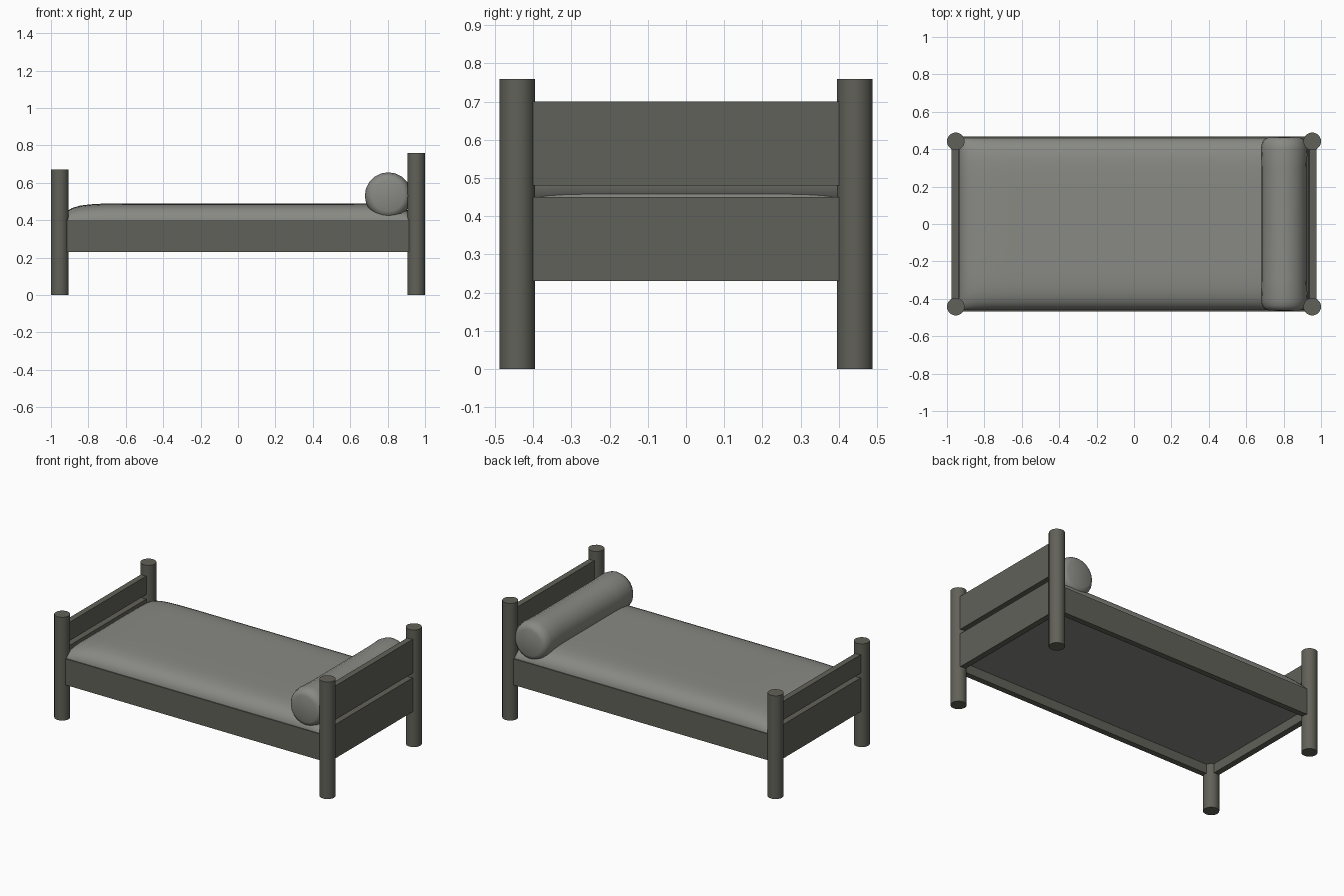
import bpy, bmesh, math
from mathutils import Matrix

if "Cube" in bpy.data.objects:
    bpy.data.objects.remove(bpy.data.objects["Cube"])


def material(name, rgb):
    m = bpy.data.materials.new(name)
    m.diffuse_color = (*rgb, 1)
    m.use_nodes = True
    m.node_tree.nodes["Principled BSDF"].inputs["Base Color"].default_value = m.diffuse_color
    return m


DARK = material("dark_frame", (0.12, 0.12, 0.10))
CLOTH = material("grey_cloth", (0.25, 0.25, 0.23))


def finish(bm, name, mat, smooth=None):
    bmesh.ops.recalc_face_normals(bm, faces=bm.faces)
    me = bpy.data.meshes.new(name)
    bm.to_mesh(me)
    bm.free()
    ob = bpy.data.objects.new(name, me)
    bpy.context.collection.objects.link(ob)
    me.materials.append(mat)
    if smooth:
        bpy.ops.object.select_all(action='DESELECT')
        bpy.context.view_layer.objects.active = ob
        ob.select_set(True)
        bpy.ops.object.shade_smooth_by_angle(angle=math.radians(smooth))
    return ob


def box(name, x0, x1, y0, y1, z0, z1):
    bm = bmesh.new()
    m = Matrix.Translation(((x0 + x1) / 2, (y0 + y1) / 2, (z0 + z1) / 2))
    m = m @ Matrix.Diagonal((x1 - x0, y1 - y0, z1 - z0, 1))
    bmesh.ops.create_cube(bm, size=1, matrix=m)
    return finish(bm, name, DARK)


def post(name, x, y, h):
    bm = bmesh.new()
    bmesh.ops.create_cone(bm, cap_ends=True, segments=24, radius1=0.047, radius2=0.047,
                          depth=h, matrix=Matrix.Translation((x, y, h / 2)))
    return finish(bm, name, DARK, 40)


# Round corner posts, side rails, end boards
for s, side in ((-1, "front"), (1, "back")):
    post(f"head_post_{side}", 0.953, s * 0.442, 0.76)
    post(f"foot_post_{side}", -0.953, s * 0.442, 0.67)
    ya, yb = sorted((s * 0.43, s * 0.467))
    box(f"side_rail_{side}", -0.94, 0.94, ya, yb, 0.23, 0.40)
for s, end, top in ((1, "head", 0.70), (-1, "foot", 0.60)):
    xa, xb = sorted((s * 0.937, s * 0.975))
    box(f"{end}_lower_board", xa, xb, -0.43, 0.43, 0.23, 0.45)
    box(f"{end}_upper_board", xa, xb, -0.43, 0.43, 0.48, top)

# Mattress: softly domed top with rounded edges, straight sides down inside the frame
HX, HY, N = 0.938, 0.462, 28
bm = bmesh.new()
bmesh.ops.create_grid(bm, x_segments=N, y_segments=N, size=1)
for v in bm.verts:
    u = math.sin(v.co.x * math.pi / 2)
    w = math.sin(v.co.y * math.pi / 2)
    dome = (max(0, 1 - abs(w) ** 8) ** 0.5) * (max(0, 1 - abs(u) ** 12) ** 0.4)
    v.co = (u * HX, w * HY, 0.39 + 0.10 * dome)
rim = [e for e in bm.edges if e.is_boundary]
ext = bmesh.ops.extrude_edge_only(bm, edges=rim)["geom"]
for v in ext:
    if isinstance(v, bmesh.types.BMVert):
        v.co.z = 0.29
low = [e for e in bm.edges if e.is_boundary]
bmesh.ops.contextual_create(bm, geom=low)
finish(bm, "mattress", CLOTH, 60)

# Bolster pillow: lathe with rounded ends, lying across the head end
half = [(0, 0.465), (0.085, 0.463), (0.105, 0.455), (0.118, 0.437), (0.125, 0.405), (0.121, 0.30)]
profile = half + [(r, -y) for r, y in reversed(half)]
bm = bmesh.new()
vs = [bm.verts.new((r, y, 0)) for r, y in profile]
es = [bm.edges.new(p) for p in zip(vs, vs[1:])]
bmesh.ops.spin(bm, geom=vs + es, cent=(0, 0, 0), axis=(0, 1, 0), angle=2 * math.pi,
               steps=20, use_duplicate=False)
bmesh.ops.remove_doubles(bm, verts=bm.verts, dist=0.0005)
bmesh.ops.translate(bm, verts=bm.verts, vec=(0.803, 0, 0.531))
finish(bm, "bolster", CLOTH, 60)
